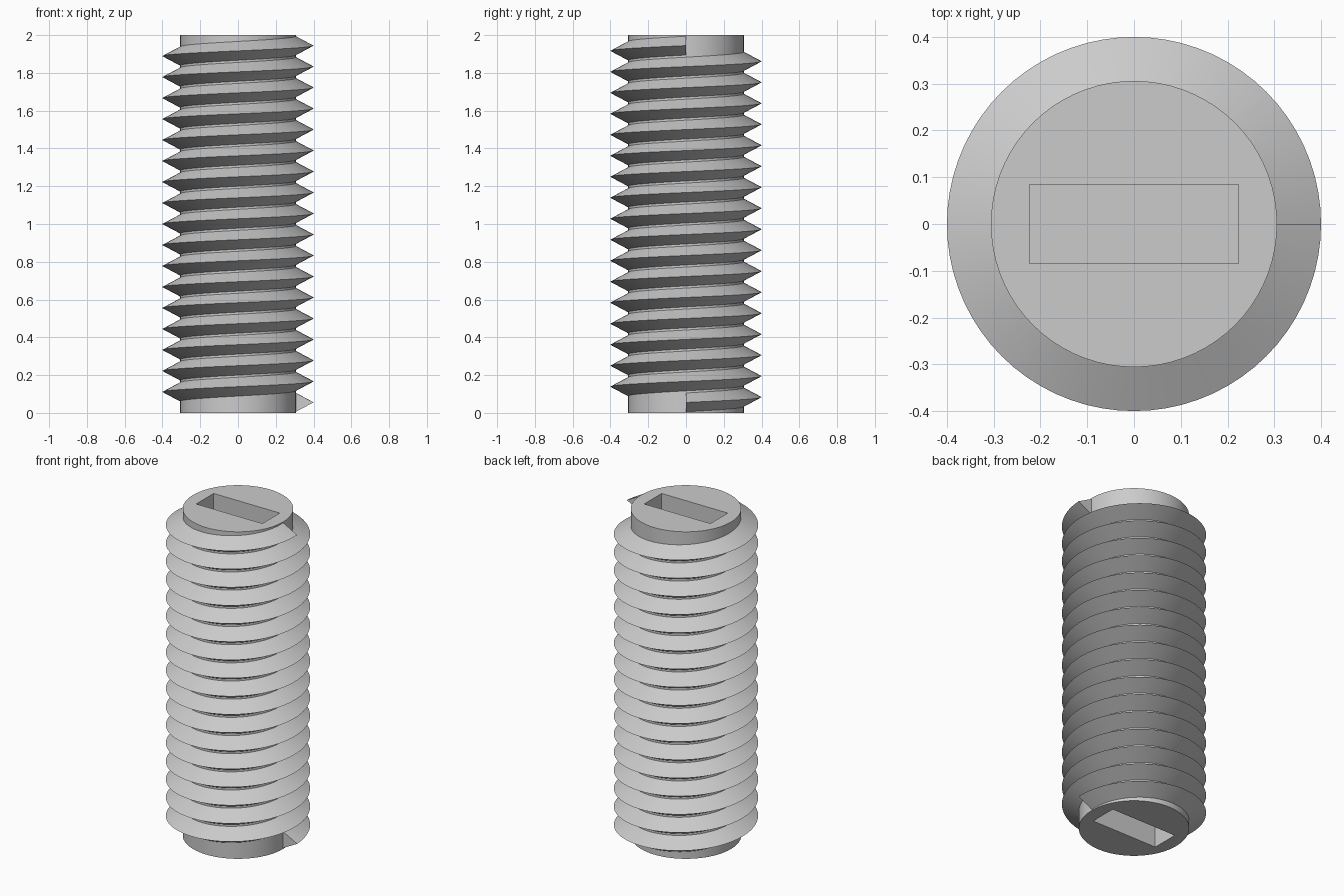
import bpy
import bmesh
from math import cos, sin, pi, radians

HEIGHT = 2.0
PITCH = HEIGHT / 18
TURNS = 17
SEGMENTS = 72
CORE_RADIUS = 0.306
CREST_RADIUS = 0.4
ROOT_RADIUS = 0.3
SLOT_DEPTH = 0.2

default = bpy.data.objects.get("Cube")
if default:
    bpy.data.objects.remove(default, do_unlink=True)

steel = bpy.data.materials.new("grey steel")
steel.use_nodes = True
colour = (0.6, 0.6, 0.6, 1)
steel.diffuse_color = colour
steel.node_tree.nodes["Principled BSDF"].inputs["Base Color"].default_value = colour


def finish(obj):
    """Apply the material and smooth shading with sharp edges kept."""
    obj.data.materials.clear()
    obj.data.materials.append(steel)
    bpy.ops.object.select_all(action="DESELECT")
    obj.select_set(True)
    bpy.context.view_layer.objects.active = obj
    bpy.ops.object.shade_smooth_by_angle(angle=radians(30))


# Core cylinder
bpy.ops.mesh.primitive_cylinder_add(vertices=SEGMENTS, radius=CORE_RADIUS,
                                    depth=HEIGHT, location=(0, 0, HEIGHT / 2))
core = bpy.context.object
core.name = "screw_core"

# Rectangular driver slot sunk into each end
for name, z in (("bottom_slot_cutter", 0), ("top_slot_cutter", HEIGHT)):
    bpy.ops.mesh.primitive_cube_add(size=1, location=(0, 0, z))
    cutter = bpy.context.object
    cutter.name = name
    cutter.scale = (0.448, 0.168, 2 * SLOT_DEPTH)
    cutter.hide_render = True
    cut = core.modifiers.new(name, "BOOLEAN")
    cut.operation = "DIFFERENCE"
    cut.solver = "EXACT"
    cut.object = cutter
    bpy.context.view_layer.objects.active = core
    bpy.ops.object.modifier_apply(modifier=cut.name)
    bpy.data.objects.remove(cutter, do_unlink=True)
finish(core)

# Right-handed thread: a triangular profile swept up a helix
profile = [(ROOT_RADIUS, -0.053), (CREST_RADIUS, 0), (ROOT_RADIUS, 0.053)]
bm = bmesh.new()
rings = []
for i in range(TURNS * SEGMENTS + 1):
    a = 2 * pi * i / SEGMENTS
    z = PITCH * (0.5 + i / SEGMENTS)
    rings.append([bm.verts.new((r * cos(a), r * sin(a), z + dz))
                  for r, dz in profile])
for low, high in zip(rings, rings[1:]):
    for j in range(3):
        k = (j + 1) % 3
        bm.faces.new((low[j], high[j], high[k], low[k]))
bm.faces.new(rings[0])
bm.faces.new(rings[-1][::-1])
bmesh.ops.recalc_face_normals(bm, faces=bm.faces)
mesh = bpy.data.meshes.new("screw_thread")
bm.to_mesh(mesh)
bm.free()
thread = bpy.data.objects.new("screw_thread", mesh)
bpy.context.collection.objects.link(thread)
finish(thread)
